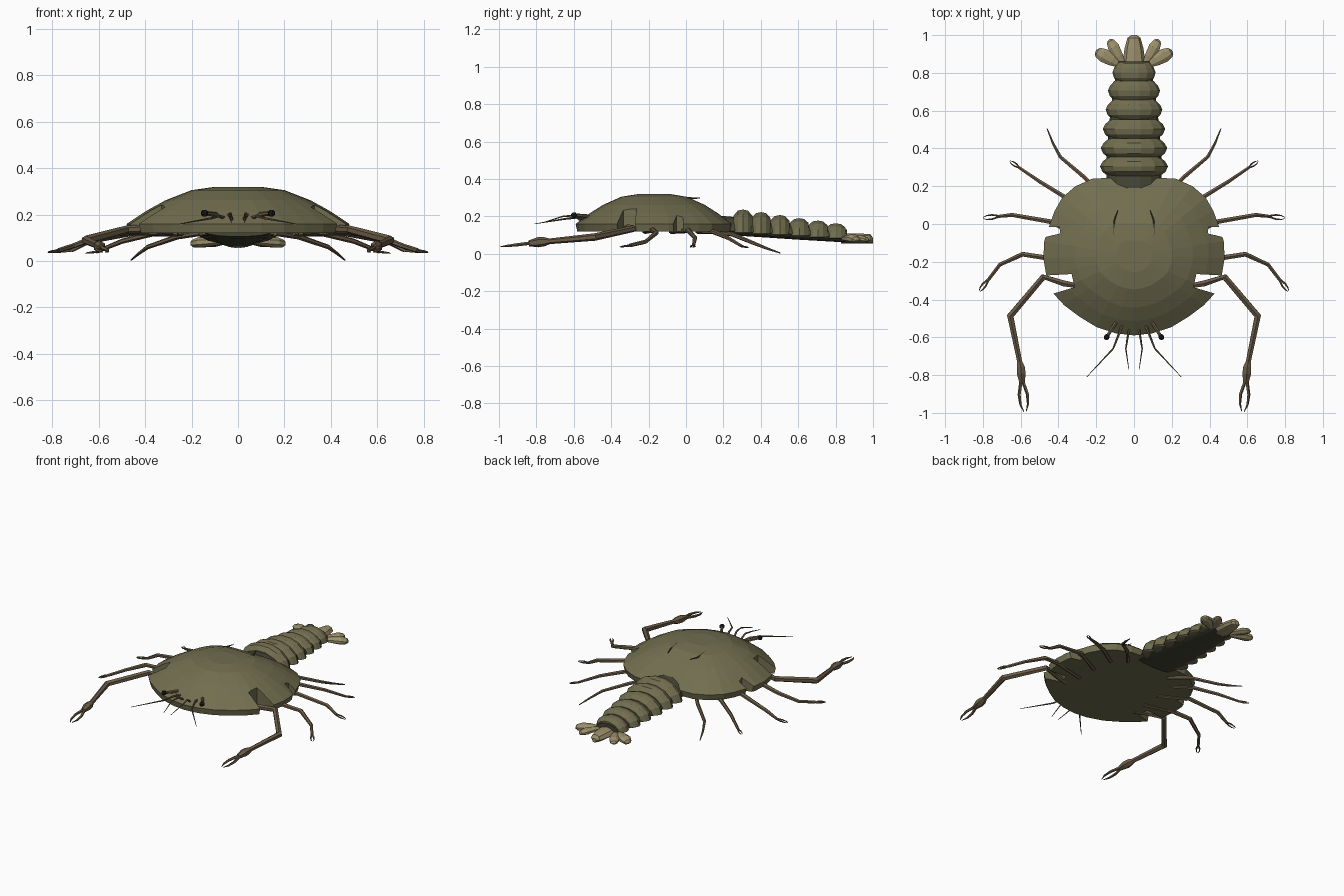
import bpy, bmesh, math
from mathutils import Vector

if "Cube" in bpy.data.objects:
    bpy.data.objects.remove(bpy.data.objects["Cube"])


def material(name, rgb):
    m = bpy.data.materials.new(name)
    m.diffuse_color = (*rgb, 1)
    m.use_nodes = True
    m.node_tree.nodes["Principled BSDF"].inputs["Base Color"].default_value = m.diffuse_color
    return m


OLIVE = material("olive_shell", (0.165, 0.155, 0.078))
DARK = material("dark_belly", (0.06, 0.06, 0.035))
BROWN = material("brown_limb", (0.15, 0.11, 0.065))
TAN = material("tan_fan", (0.33, 0.28, 0.15))
BLACK = material("eye_black", (0.01, 0.01, 0.01))


def loft(name, rings, mat, mirror=False):
    """Skin equal-length closed rings, cap both ends."""
    bm = bmesh.new()
    vr = [[bm.verts.new(p) for p in r] for r in rings]
    n = len(rings[0])
    for a, b in zip(vr, vr[1:]):
        for i in range(n):
            j = (i + 1) % n
            bm.faces.new((a[i], a[j], b[j], b[i]))
    bm.faces.new(vr[0][::-1])
    bm.faces.new(vr[-1])
    bmesh.ops.recalc_face_normals(bm, faces=bm.faces)
    me = bpy.data.meshes.new(name)
    bm.to_mesh(me)
    bm.free()
    me.materials.append(mat)
    ob = bpy.data.objects.new(name, me)
    bpy.context.collection.objects.link(ob)
    if mirror:
        ob.modifiers.new("mirror", 'MIRROR')
    return ob


def tube(name, pts, radii, mat, sides=6, flat=1.0):
    """Tapered tube along a path, mirrored across x; flat squashes it vertically."""
    pts = [Vector(p) for p in pts]
    rings = []
    for i, p in enumerate(pts):
        t = (pts[min(i + 1, len(pts) - 1)] - pts[max(i - 1, 0)]).normalized()
        side = t.cross(Vector((0, 0, 1))).normalized()
        up = side.cross(t)
        rings.append([p + radii[i] * (math.cos(a) * side + flat * math.sin(a) * up)
                      for a in (math.tau * (k + .5) / sides for k in range(sides))])
    return loft(name, rings, mat, True)


# carapace: outline from front to back, shrunk into a dome
half = [(0, -.59), (.1, -.578), (.2, -.545), (.29, -.49), (.37, -.43), (.43, -.365),
        (.465, -.27), (.48, -.18), (.475, -.09), (.445, 0), (.42, .07), (.38, .14),
        (.31, .2), (.22, .24), (.12, .245), (0, .245)]
outline = half + [(-x, y) for x, y in half[-2:0:-1]]
CY = -.17
dome = [(.98, .12), (1, .16), (.82, .217), (.65, .262), (.42, .305), (.2, .32)]
carapace = loft("carapace", [[(x * s, CY + (y - CY) * s, z) for x, y in outline]
                             for s, z in dome], OLIVE)

# leg notches in the carapace rim
notches = {"front_notch_cutter": [(.33, -.265), (.315, -.335), (.6, -.42), (.6, -.28)],
           "rear_notch_cutter": [(.395, -.015), (.39, -.05), (.6, -.1), (.6, -.02)]}
for name, poly in notches.items():
    cutter = loft(name, [[(x, y, z) for x, y in poly] for z in (.05, .4)], DARK, True)
    cutter.hide_render = True
    cutter.display_type = 'WIRE'
    b = carapace.modifiers.new(name, 'BOOLEAN')
    b.object = cutter
    b.operation = 'DIFFERENCE'
    b.solver = 'EXACT'

# paired ridges on the back
tube("back_ridge", [(.085, .075, .298), (.105, .02, .297), (.107, -.05, .306), (.093, -.125, .314)],
     [.002, .006, .006, .002], DARK)


def arch(y, rx, z, up, down, n=14):
    """Cross-section with separate heights above and below its widest line."""
    pts = []
    for k in range(n):
        a = math.tau * k / n
        s = math.sin(a)
        pts.append((rx * math.cos(a), y, z + s * (up if s > 0 else down)))
    return pts


# abdomen core and belly
loft("abdomen_core", [arch(.19, .14, .125, .08, .02), arch(.3, .15, .12, .075, .025),
                      arch(.6, .125, .105, .055, .03), arch(.86, .085, .085, .045, .025)], DARK)

# overlapping abdomen plates
for i, (y, w, top) in enumerate([(.305, .18, .24), (.402, .176, .226), (.503, .165, .21),
                                 (.606, .15, .193), (.706, .138, .18), (.802, .114, .165)]):
    base = .115 - .006 * i
    h = top - base
    loft(f"abdomen_plate_{i + 1}",
         [arch(y + dy, w * s, base, h * t, .012) for dy, s, t in
          [(-.052, .76, .72), (-.028, .93, .95), (0, 1, 1), (.026, .92, .95), (.05, .76, .72)]],
         OLIVE)

# tail fan lobes
loft("fan_middle", [arch(y, w, .075, h, .02, 8) for y, w, h in
                    [(.83, .035, .03), (.86, .06, .034), (.93, .05, .034), (.985, .035, .03), (1, .015, .01)]], TAN)
for name, root, tip, w in [("fan_inner", (.055, .84), (.13, .975), .033),
                           ("fan_outer", (.07, .84), (.2, .915), .04)]:
    at = lambda t, z: (root[0] + (tip[0] - root[0]) * t, root[1] + (tip[1] - root[1]) * t, z)
    tube(name, [at(0, .08), at(.35, .082), at(.7, .08), at(.93, .075), at(1, .07)],
         [w * .4, w * .8, w, w * .7, w * .25], TAN, 8, .62)


# legs: path, radii, finger length (0 = plain pointed leg)
legs = {
    "claw_leg": ([(.28, -.33, .125), (.37, -.315, .14), (.48, -.28, .135), (.655, -.487, .09),
                  (.605, -.73, .067), (.6, -.755, .065), (.597, -.79, .062), (.592, -.84, .056)],
                 [.014, .018, .018, .02, .015, .024, .027, .016], .155),
    "leg_2": ([(.26, -.22, .12), (.46, -.18, .128), (.59, -.16, .112), (.71, -.215, .065), (.775, -.3, .045)],
              [.014, .015, .014, .011, .01], .07),
    "leg_3": ([(.26, -.08, .12), (.44, .012, .125), (.645, .048, .085), (.72, .04, .045)],
              [.014, .014, .012, .009], .08),
    "leg_4": ([(.24, .06, .12), (.37, .145, .118), (.5, .225, .085), (.61, .3, .04)],
              [.013, .013, .011, .008], .058),
    "leg_5": ([(.16, .13, .12), (.26, .245, .105), (.39, .355, .06), (.43, .43, .03), (.46, .505, .004)],
              [.012, .012, .01, .007, .003], 0),
}
for name, (path, radii, finger) in legs.items():
    tube(name, path, radii, BROWN)
    if finger:
        end = Vector(path[-1])
        d = (end - Vector(path[-2]))
        d.z = -.12 * d.xy.length
        d.normalize()
        side = d.cross(Vector((0, 0, 1))).normalized()
        r = radii[-1]
        for label, sg in (("inner", 1), ("outer", -1)):
            tube(f"{name}_{label}_finger",
                 [end + d * finger * t + side * sg * finger * o
                  for t, o in [(-.1, .02), (.4, .14), (.75, .13), (1, .04)]],
                 [r * .6, r * .55, r * .4, r * .12], BROWN, 5)

# eye stalks and eyes
tube("eye_stalk", [(.095, -.52, .2), (.12, -.56, .204), (.145, -.6, .206)], [.011, .01, .01], BROWN)
tube("eye", [(.137, -.585, .206), (.141, -.592, .206), (.147, -.603, .206), (.152, -.612, .206)],
     [.006, .015, .016, .007], BLACK, 8)

# feelers
tube("long_feeler", [(.06, -.53, .185), (.08, -.585, .195), (.11, -.66, .185), (.25, -.81, .16)],
     [.009, .007, .005, .0015], BROWN, 5)
tube("short_feeler", [(.025, -.55, .17), (.033, -.6, .205), (.043, -.66, .2), (.027, -.77, .165)],
     [.007, .006, .004, .0015], BROWN, 5)
